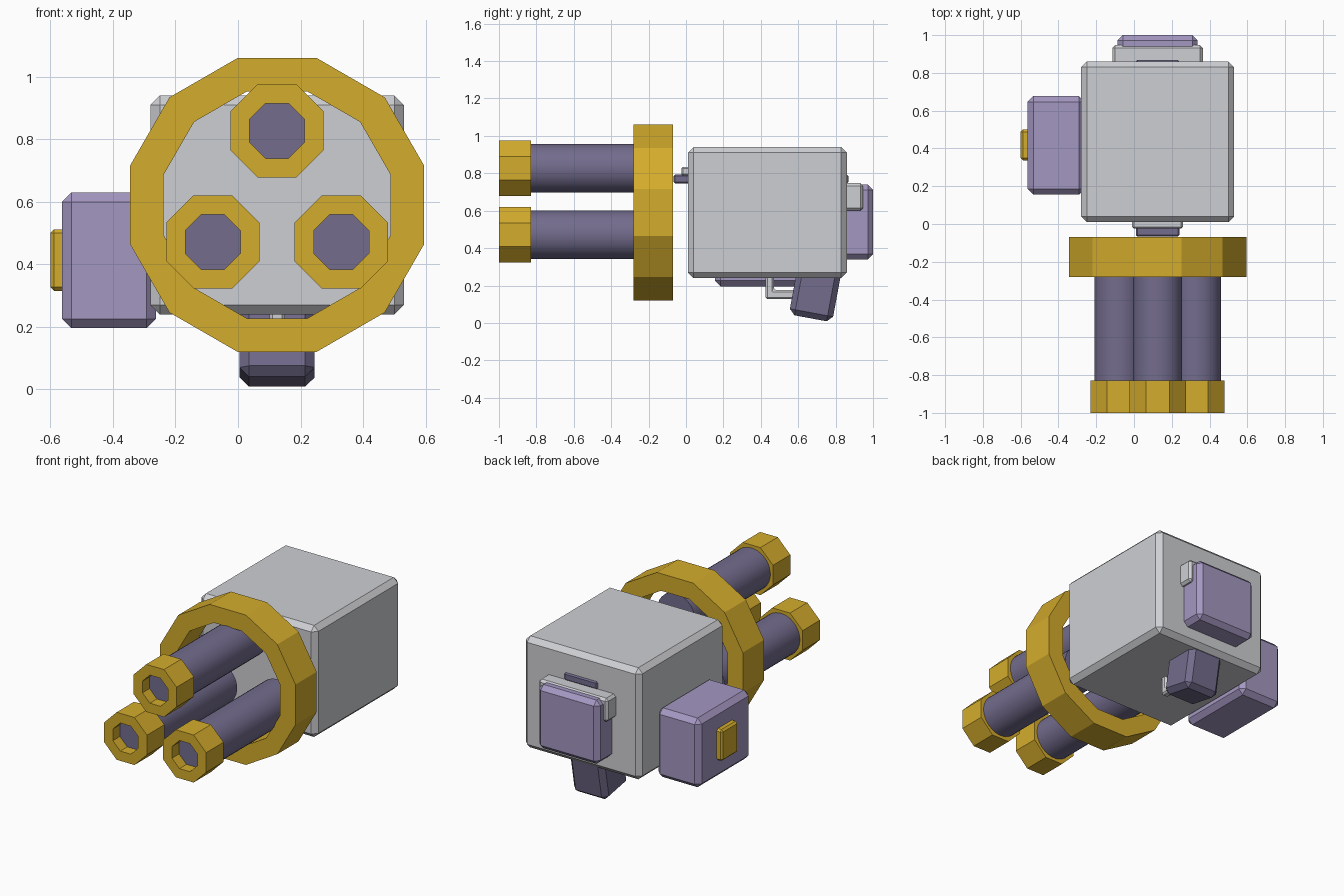
import bpy, bmesh, math
from mathutils import Matrix, Vector

if "Cube" in bpy.data.objects:
    bpy.data.objects.remove(bpy.data.objects["Cube"])

CX = 0.125  # centre line of the main body


def material(name, rgb):
    m = bpy.data.materials.new(name)
    lin = [((c / 255 + 0.055) / 1.055) ** 2.4 for c in rgb]
    m.diffuse_color = (*lin, 1)
    m.use_nodes = True
    m.node_tree.nodes["Principled BSDF"].inputs["Base Color"].default_value = m.diffuse_color
    return m


GREY = material("light_grey", (206, 207, 211))
GOLD = material("gold", (212, 172, 44))
LILAC = material("lilac", (164, 151, 193))
DARK = material("dark_purple", (115, 108, 141))


def finish(name, bm, mat, bevel=0.0):
    bmesh.ops.recalc_face_normals(bm, faces=bm.faces[:])
    if bevel:
        bmesh.ops.bevel(bm, geom=bm.edges[:], offset=bevel, segments=1,
                        profile=0.5, affect='EDGES', clamp_overlap=True)
    me = bpy.data.meshes.new(name)
    bm.to_mesh(me)
    bm.free()
    me.materials.append(mat)
    ob = bpy.data.objects.new(name, me)
    bpy.context.collection.objects.link(ob)
    return ob


def box(name, x, y, z, mat, bevel, tilt=0.0):
    """Chamfered box from (min, max) ranges, optionally tilted about x."""
    bm = bmesh.new()
    size = [b - a for a, b in (x, y, z)]
    mid = Vector([(a + b) / 2 for a, b in (x, y, z)])
    bmesh.ops.create_cube(bm, size=1, matrix=Matrix.Translation(mid)
                          @ Matrix.Rotation(tilt, 4, 'X') @ Matrix.Diagonal((*size, 1)))
    return finish(name, bm, mat, bevel)


def extrude(name, points, axis, lo, hi, mat, bevel=0.0):
    """Extrude a flat outline along x or y."""
    bm = bmesh.new()
    place = (lambda p, d: (d, p[0], p[1])) if axis == 'X' else (lambda p, d: (p[0], d, p[1]))
    f = bm.faces.new([bm.verts.new(place(p, lo)) for p in points])
    ext = bmesh.ops.extrude_face_region(bm, geom=[f])
    step = (hi - lo, 0, 0) if axis == 'X' else (0, hi - lo, 0)
    bmesh.ops.translate(bm, vec=step, verts=[v for v in ext['geom'] if isinstance(v, bmesh.types.BMVert)])
    return finish(name, bm, mat, bevel)


def polygon(cx, cz, apothem, n):
    r = apothem / math.cos(math.pi / n)
    return [(cx + r * math.cos(math.tau * (i + 0.5) / n),
             cz + r * math.sin(math.tau * (i + 0.5) / n)) for i in range(n)]


def ring(name, cx, cz, outer, inner, n, y0, y1, mat):
    """Faceted ring whose hole runs along y."""
    bm = bmesh.new()
    loops = [[bm.verts.new((x, y, z)) for x, z in polygon(cx, cz, a, n)]
             for a, y in ((outer, y0), (outer, y1), (inner, y1), (inner, y0))]
    for k in range(4):
        a, b = loops[k], loops[(k + 1) % 4]
        for i in range(n):
            j = (i + 1) % n
            bm.faces.new((a[i], a[j], b[j], b[i]))
    return finish(name, bm, mat)


# Main body and side pod
box("body", (-0.28, 0.53), (0.01, 0.86), (0.24, 0.94), GREY, 0.03)
box("side_pod", (-0.563, -0.262), (0.155, 0.677), (0.196, 0.63), LILAC, 0.03)
box("pod_button", (-0.60, -0.54), (0.337, 0.50), (0.315, 0.512), GOLD, 0.012)

# Large front ring and the three barrels with octagonal muzzles
ring("barrel_ring", CX, 0.59, 0.47, 0.3625, 12, -0.28, -0.07, GOLD)
for i in range(3):
    a = math.radians(90 + 120 * i)
    bx, bz = CX + 0.237 * math.cos(a), 0.59 + 0.237 * math.sin(a)
    barrel = extrude(f"barrel_{i + 1}", polygon(bx, bz, 0.13, 32), 'Y', -0.93, -0.08, DARK)
    for p in barrel.data.polygons:
        p.use_smooth = len(p.vertices) == 4
    for e in barrel.data.edges:  # keep the end rims sharp
        v, w = (barrel.data.vertices[k].co.y for k in e.vertices)
        e.use_edge_sharp = abs(v - w) < 1e-4
    ring(f"muzzle_{i + 1}", bx, bz, 0.149, 0.088, 8, -1.0, -0.828, GOLD)

# Slide bar through the body with its front collar
box("slide_bar", (0.01, 0.24), (-0.066, 0.868), (0.745, 0.793), DARK, 0.008)
box("front_collar", (-0.01, 0.26), (-0.025, 0.05), (0.785, 0.835), GREY, 0.01)

# Rear plate with the bracket hooked over it
box("rear_plate", (-0.087, 0.337), (0.82, 1.0), (0.34, 0.74), LILAC, 0.028)
w, t = 0.24, 0.04
extrude("rear_bracket", [(CX - w, 0.60), (CX - w, 0.748), (CX + w, 0.748), (CX + w, 0.60),
                         (CX + w - t, 0.60), (CX + w - t, 0.70), (CX - w + t, 0.70), (CX - w + t, 0.60)],
        'Y', 0.83, 0.947, GREY, 0.015)

# Slanted grip and trigger guard under the body
box("grip", (0.005, 0.245), (0.58, 0.815), (0.022, 0.372), DARK, 0.03, -math.radians(10.5))
extrude("trigger_guard", [(0.425, 0.27), (0.425, 0.127), (0.62, 0.127), (0.62, 0.175),
                          (0.47, 0.175), (0.47, 0.27)], 'X', 0.10, 0.15, GREY, 0.01)
